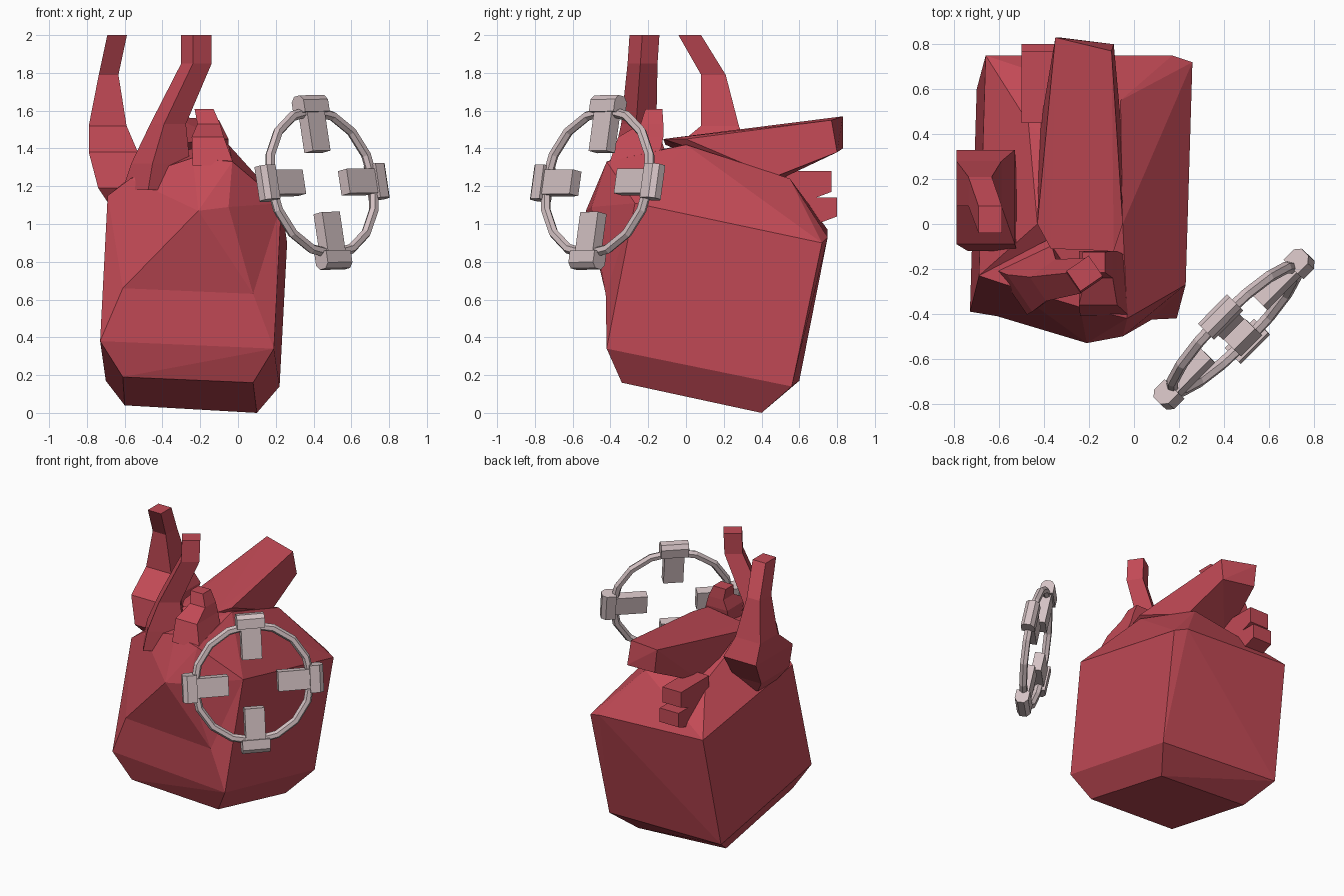
import bpy, bmesh, math
from mathutils import Vector

if "Cube" in bpy.data.objects:
    bpy.data.objects.remove(bpy.data.objects["Cube"])


def material(name, rgb):
    m = bpy.data.materials.new(name)
    m.diffuse_color = (*rgb, 1)
    m.use_nodes = True
    m.node_tree.nodes["Principled BSDF"].inputs["Base Color"].default_value = m.diffuse_color
    return m


RED = material("muscle red", (0.54, 0.068, 0.092))
GREY = material("pinkish grey", (0.66, 0.54, 0.55))


def finish(bm, name, mat):
    bmesh.ops.recalc_face_normals(bm, faces=bm.faces[:])
    me = bpy.data.meshes.new(name)
    bm.to_mesh(me)
    bm.free()
    me.materials.append(mat)
    ob = bpy.data.objects.new(name, me)
    bpy.context.collection.objects.link(ob)
    return ob


def hull(name, points, mat=RED):
    """Faceted solid wrapped around a few corner points."""
    bm = bmesh.new()
    for p in points:
        bm.verts.new(p)
    bmesh.ops.convex_hull(bm, input=bm.verts[:])
    loose = [v for v in bm.verts if not v.link_faces]
    bmesh.ops.delete(bm, geom=loose, context='VERTS')
    bmesh.ops.dissolve_limit(bm, angle_limit=math.radians(3),
                             verts=bm.verts[:], edges=bm.edges[:])
    return finish(bm, name, mat)


def vessel(name, sections, turn=0.0):
    """Four-sided tube through (x, y, z, half width, half depth) sections."""
    bm = bmesh.new()
    rings = []
    for x, y, z, hx, hy in sections:
        ring = []
        for sx, sy in ((-1, -1), (1, -1), (1, 1), (-1, 1)):
            a, b = sx * hx, sy * hy
            ring.append(bm.verts.new((x + a * math.cos(turn) - b * math.sin(turn),
                                      y + a * math.sin(turn) + b * math.cos(turn), z)))
        rings.append(ring)
    for r0, r1 in zip(rings, rings[1:]):
        for i in range(4):
            j = (i + 1) % 4
            bm.faces.new((r0[i], r0[j], r1[j], r1[i]))
    bm.faces.new(rings[0])
    bm.faces.new(rings[-1])
    return finish(bm, name, RED)


# Shared corners of the heart body
shoulder_l, shoulder_r = (-0.69, -0.23, 1.15), (0.23, -0.27, 1.11)
chest_l, chest_r = (-0.61, -0.41, 0.66), (0.08, -0.425, 0.63)

# Main body
hull("heart_body", [
    (-0.61, -0.34, 0.19), (0.08, -0.34, 0.16), (0.10, 0.40, 0.0), (-0.60, 0.40, 0.04),
    (-0.73, -0.39, 0.38), (0.19, -0.42, 0.34), (0.22, 0.56, 0.14), (-0.70, 0.60, 0.17),
    chest_l, chest_r, shoulder_l, shoulder_r,
    (0.26, 0.72, 0.90), (0.17, 0.75, 0.93), (-0.66, 0.75, 0.97),
    (-0.43, 0.0, 1.36), (-0.05, 0.0, 1.42), (-0.47, 0.45, 1.23), (-0.06, 0.55, 1.24)])

# Overhanging front bulge
hull("front_bulge", [
    chest_l, chest_r, shoulder_l, shoulder_r,
    (-0.21, -0.53, 1.07), (-0.05, -0.50, 1.09), (-0.03, -0.42, 1.33),
    (-0.24, -0.37, 1.35), (-0.57, -0.27, 1.24), (-0.25, 0.0, 1.40), (-0.05, 0.0, 1.42)])

# Wide artery running to the back
hull("back_artery", [
    (-0.35, 0.83, 1.57), (-0.10, 0.77, 1.55), (-0.33, 0.83, 1.40), (-0.09, 0.80, 1.38),
    (-0.43, 0.0, 1.41), (-0.05, 0.0, 1.45), (-0.42, 0.42, 1.20), (-0.06, 0.47, 1.25),
    (-0.37, -0.11, 1.42), (-0.09, -0.12, 1.45)])

# Tall left vein
vessel("left_vein", [
    (-0.62, 0.05, 1.10, 0.06, 0.10), (-0.63, 0.04, 1.19, 0.11, 0.16),
    (-0.66, 0.12, 1.38, 0.13, 0.21), (-0.69, 0.18, 1.52, 0.10, 0.10),
    (-0.685, 0.145, 1.79, 0.052, 0.065), (-0.64, 0.02, 2.0, 0.052, 0.06)])

# Tall front artery, leaning up out of the front
vessel("front_artery", [
    (-0.42, -0.22, 1.18, 0.15, 0.12), (-0.41, -0.24, 1.32, 0.12, 0.10),
    (-0.37, -0.25, 1.53, 0.07, 0.065), (-0.22, -0.23, 1.85, 0.06, 0.055),
    (-0.22, -0.22, 2.0, 0.06, 0.055)], 0.6)

# Short front stub
vessel("front_stub", [
    (-0.13, -0.28, 1.31, 0.11, 0.13), (-0.16, -0.24, 1.46, 0.085, 0.12),
    (-0.155, -0.18, 1.53, 0.06, 0.06), (-0.18, -0.17, 1.61, 0.05, 0.045)])

# Two small veins at the back
for name, y0, y1, z0, z1 in (("upper_back_vein", 0.45, 0.77, 1.17, 1.28),
                             ("lower_back_vein", 0.50, 0.80, 1.04, 1.14)):
    hull(name, [(x, y, z) for x in (-0.50, -0.35) for y, z in
                ((y0, z0 - 0.06), (y0, z1), (y1 - 0.08, z0 - 0.03), (y1, z0), (y1, z1))])

# Valve wheel frame: sideways, up and facing directions
C = Vector((0.445, -0.468, 1.22))
T = Vector((1, 1, 0)).normalized()
U = Vector((-0.14, 0.14, 0.98)).normalized()
N = T.cross(U)


def wheel_point(angle, radial, across, depth):
    out = T * math.cos(angle) + U * math.sin(angle)
    side = U * math.cos(angle) - T * math.sin(angle)
    return C + out * radial + side * across + N * depth


# Wheel rim
SEG, SIDES = 16, 6
bm = bmesh.new()
rim = [[bm.verts.new(wheel_point(2 * math.pi * i / SEG,
                                 0.388 + 0.027 * math.cos(2 * math.pi * k / SIDES), 0,
                                 0.027 * math.sin(2 * math.pi * k / SIDES)))
        for k in range(SIDES)] for i in range(SEG)]
for i in range(SEG):
    a, b = rim[i], rim[(i + 1) % SEG]
    for k in range(SIDES):
        m = (k + 1) % SIDES
        bm.faces.new((a[k], b[k], b[m], a[m]))
finish(bm, "wheel_rim", GREY)

# Four clamps with inward plates
HEAD = ((0.375, -0.045), (0.375, 0.045), (0.44, 0.045), (0.44, -0.045),
        (0.467, 0.022), (0.467, -0.022))
for q in range(4):
    ang = q * math.pi / 2 + 0.01
    hull(f"wheel_clamp_{q + 1}", [wheel_point(ang, r, s, d)
                                  for r, d in HEAD for s in (-0.092, 0.092)], GREY)
    hull(f"wheel_plate_{q + 1}", [wheel_point(ang, r, s, d) for r in (0.165, 0.40)
                                  for s in (-0.066, 0.066) for d in (-0.033, 0.033)], GREY)
